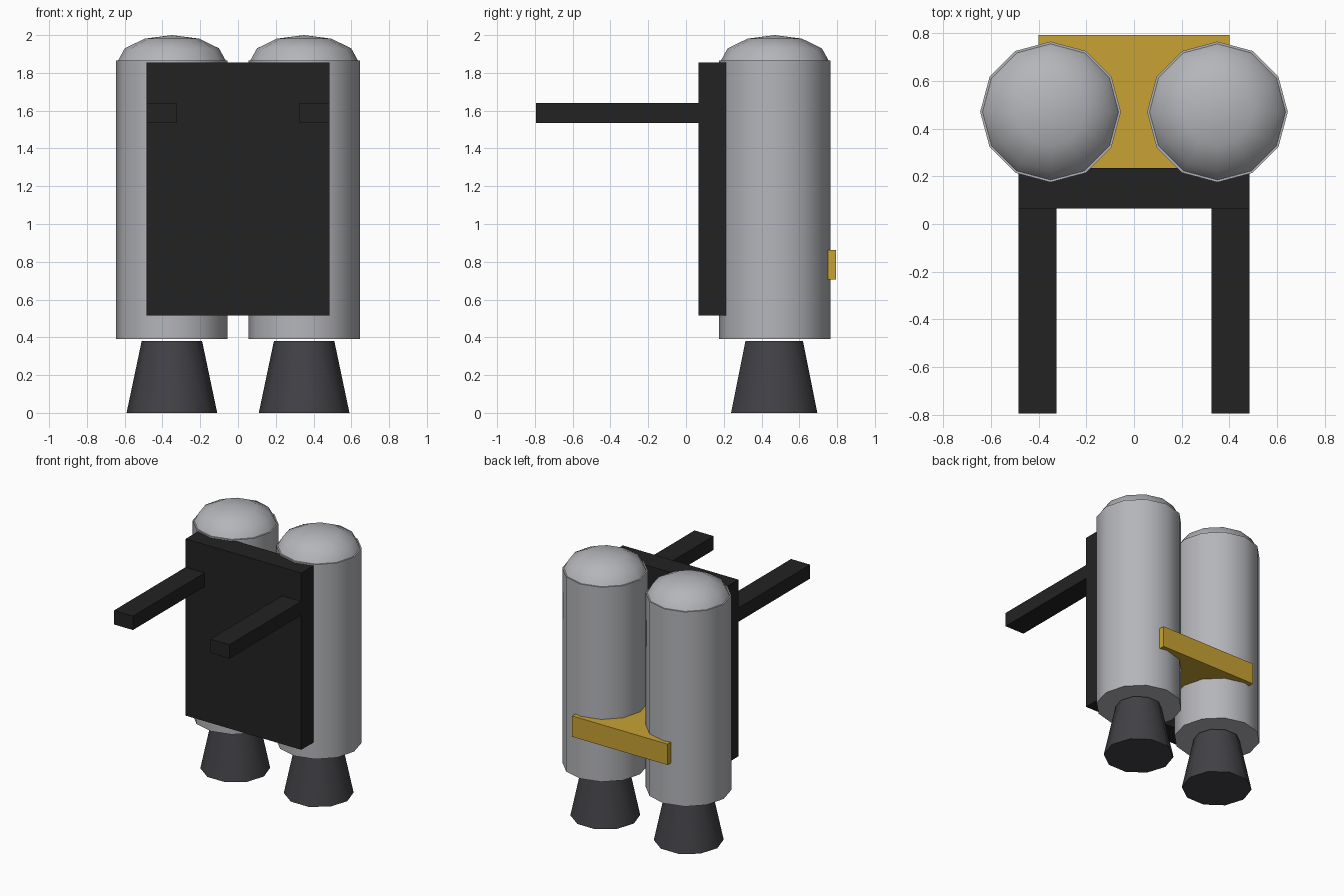
import bpy, bmesh, math
from mathutils import Matrix, Vector

if "Cube" in bpy.data.objects:
    bpy.data.objects.remove(bpy.data.objects["Cube"])


def material(name, r, g, b):
    m = bpy.data.materials.new(name)
    m.use_nodes = True
    m.diffuse_color = (r, g, b, 1)
    m.node_tree.nodes["Principled BSDF"].inputs["Base Color"].default_value = (r, g, b, 1)
    return m


METAL = material("light_grey_metal", 0.46, 0.465, 0.49)
NOZZLE = material("dark_grey_metal", 0.054, 0.052, 0.06)
BLACK = material("black", 0.0165, 0.0165, 0.0165)
GOLD = material("gold", 0.58, 0.365, 0.034)


def finish(name, bm, mat, smooth=False):
    mesh = bpy.data.meshes.new(name)
    bm.to_mesh(mesh)
    bm.free()
    mesh.materials.append(mat)
    obj = bpy.data.objects.new(name, mesh)
    bpy.context.collection.objects.link(obj)
    if smooth:
        bpy.ops.object.select_all(action='DESELECT')
        obj.select_set(True)
        bpy.context.view_layer.objects.active = obj
        bpy.ops.object.shade_smooth_by_angle(angle=math.radians(40))
    return obj


def box(name, low, high, mat):
    low, high = Vector(low), Vector(high)
    bm = bmesh.new()
    bmesh.ops.create_cube(bm, size=1, matrix=Matrix.Translation((low + high) / 2)
                          @ Matrix.Diagonal((*(high - low), 1)))
    return finish(name, bm, mat)


def tapered(name, x, y, z0, z1, r0, r1, sides, mat):
    # Turned so that one corner points along y
    bm = bmesh.new()
    place = Matrix.Translation((x, y, (z0 + z1) / 2)) @ Matrix.Rotation(math.pi / 2, 4, 'Z')
    bmesh.ops.create_cone(bm, cap_ends=True, segments=sides, radius1=r0, radius2=r1,
                          depth=z1 - z0, matrix=place)
    return finish(name, bm, mat, True)


def dome(name, x, y, z, radius, height, mat):
    # Upper half of a flattened sphere
    bm = bmesh.new()
    bmesh.ops.create_uvsphere(bm, u_segments=12, v_segments=6, radius=1)
    bmesh.ops.delete(bm, geom=[v for v in bm.verts if v.co.z < -0.01], context='VERTS')
    bm.transform(Matrix.Translation((x, y, z)) @ Matrix.Diagonal((radius, radius, height, 1)))
    return finish(name, bm, mat, True)


# Twin tanks with domes, nozzles and shoulder arms
TANK_Y = 0.47
for side, s in (("left", 1), ("right", -1)):
    x = 0.35 * s
    tapered(side + "_tank", x, TANK_Y, 0.39, 1.865, 0.295, 0.295, 12, METAL)
    dome(side + "_tank_dome", x, TANK_Y, 1.86, 0.288, 0.14, METAL)
    tapered(side + "_nozzle", x, TANK_Y - 0.003, 0, 0.38, 0.24, 0.16, 10, NOZZLE)
    inner, outer = sorted((0.325 * s, 0.485 * s))
    box(side + "_arm", (inner, -0.795, 1.535), (outer, 0.1, 1.64), BLACK)

# Back plate and strap joining the tanks
box("back_plate", (-0.485, 0.065, 0.515), (0.485, 0.235, 1.855), BLACK)
box("strap", (-0.4, 0.2, 0.705), (0.4, 0.793, 0.863), GOLD)
